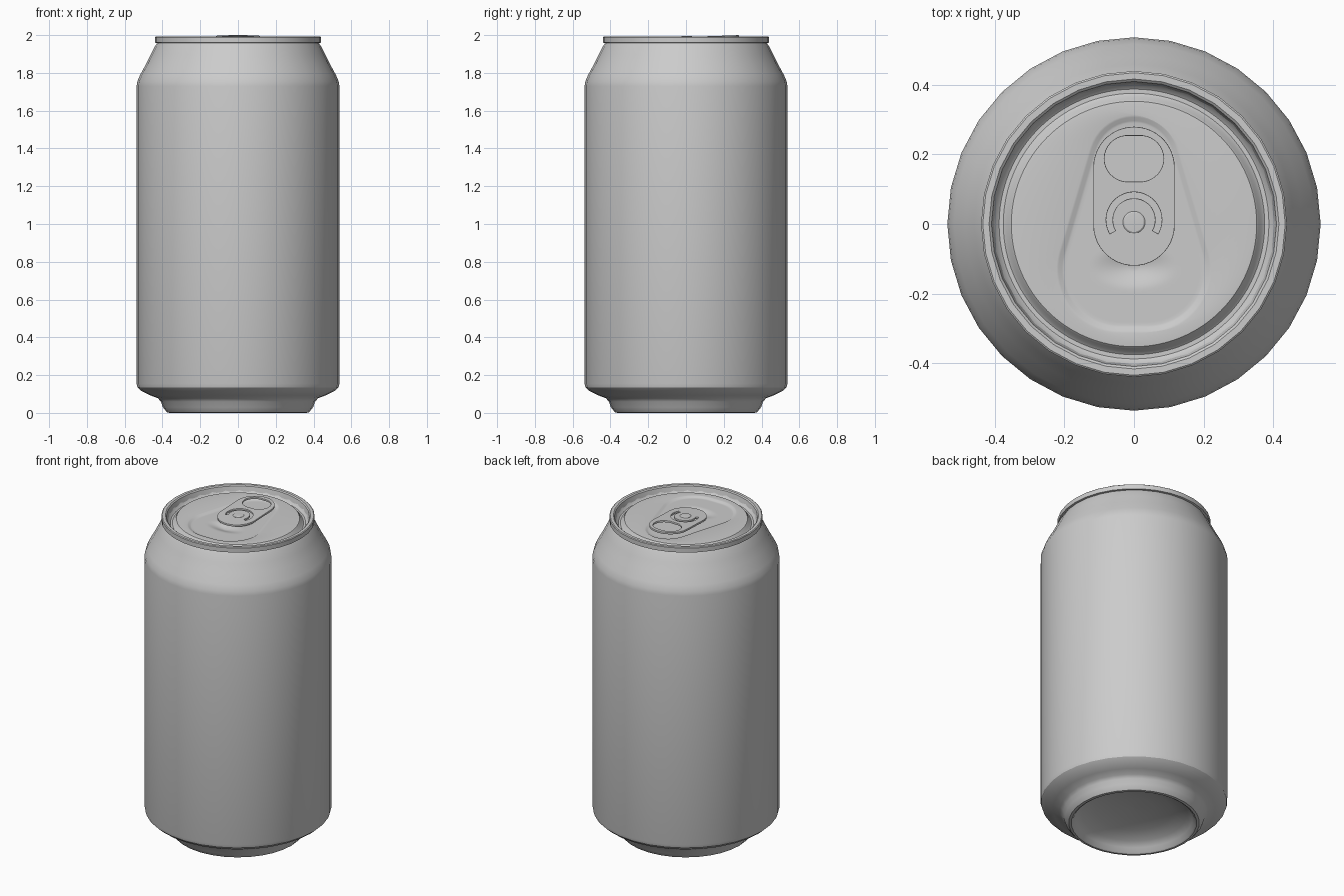
import bpy, bmesh
from math import sin, cos, pi, radians, hypot
from mathutils import Vector

cube = bpy.data.objects.get("Cube")
if cube:
    bpy.data.objects.remove(cube, do_unlink=True)

metal = bpy.data.materials.new("grey_metal")
metal.use_nodes = True
GREY = (0.6, 0.6, 0.6, 1)
metal.diffuse_color = GREY
metal.node_tree.nodes["Principled BSDF"].inputs["Base Color"].default_value = GREY


def finish(ob, angle=30):
    """Give the part its colour and smooth shading with sharp creases."""
    ob.data.materials.clear()
    ob.data.materials.append(metal)
    bpy.ops.object.select_all(action='DESELECT')
    ob.select_set(True)
    bpy.context.view_layer.objects.active = ob
    bpy.ops.object.shade_smooth_by_angle(angle=radians(angle))


def loft(name, rings, angle=30, cap_start=False, cap_end=False):
    """Skin a list of closed rings that share one point count."""
    bm = bmesh.new()
    loops = [[bm.verts.new(p) for p in ring] for ring in rings]
    n = len(loops[0])
    for a, b in zip(loops, loops[1:]):
        for i in range(n):
            j = (i + 1) % n
            bm.faces.new((a[i], a[j], b[j], b[i]))
    if cap_start:
        bm.faces.new(loops[0][::-1])
    if cap_end:
        bm.faces.new(loops[-1])
    mesh = bpy.data.meshes.new(name)
    bm.to_mesh(mesh)
    bm.free()
    ob = bpy.data.objects.new(name, mesh)
    bpy.context.collection.objects.link(ob)
    finish(ob, angle)
    return ob


def circle(r, z, n):
    return [Vector((r * cos(2 * pi * i / n), r * sin(2 * pi * i / n), z)) for i in range(n)]


def hull(circles, grow=0.0, n=96):
    """Outline wrapped around (x, y, radius) circles, evenly spaced from +x."""
    pts = []
    for i in range(360):
        d = Vector((cos(radians(i)), sin(radians(i))))
        c = max(circles, key=lambda k: k[0] * d.x + k[1] * d.y + k[2])
        pts.append(Vector(c[:2]) + d * (c[2] + grow))
    pts.append(pts[0])
    total = sum((b - a).length for a, b in zip(pts, pts[1:]))
    out, run, k = [], 0.0, 0
    for i in range(n):
        target = total * i / n
        while run + (pts[k + 1] - pts[k]).length < target:
            run += (pts[k + 1] - pts[k]).length
            k += 1
        seg = pts[k + 1] - pts[k]
        out.append(pts[k] + seg * ((target - run) / max(seg.length, 1e-9)))
    return out


# Can wall: domed underside, foot, straight side, shoulder, neck and rolled rim
profile = [(0.01, 0.1), (0.12, 0.095), (0.22, 0.08), (0.3, 0.055), (0.335, 0.03),
           (0.35, 0.006), (0.36, 0), (0.375, 0.002), (0.398, 0.03), (0.408, 0.06),
           (0.425, 0.078), (0.465, 0.093), (0.51, 0.115), (0.532, 0.135), (0.537, 0.155),
           (0.537, 1.73), (0.533, 1.755), (0.518, 1.79), (0.485, 1.85), (0.46, 1.9),
           (0.44, 1.94), (0.428, 1.958), (0.44, 1.96), (0.44, 1.988), (0.435, 1.992),
           (0.417, 1.992), (0.41, 1.986), (0.403, 1.955)]
loft("can_body", [circle(r, z, 32) for r, z in profile], cap_start=True)

# Lid: groove, raised panel, pear-shaped recess with a finger dent
PANEL, FLOOR = 1.972, 1.963
pear = [(0, 0.18, 0.125), (0.04, -0.13, 0.175), (-0.04, -0.13, 0.175)]
centre = Vector((0, -0.12))


def floor_height(p):
    t = min(1, hypot(p.x / 0.13, (p.y + 0.125) / 0.065))
    return FLOOR - 0.016 * (1 - t * t * (3 - 2 * t))


rings = [circle(r, z, 96) for r, z in
         [(0.409, 1.972), (0.4, 1.952), (0.388, 1.943), (0.376, 1.943), (0.367, 1.95),
          (0.359, 1.965), (0.353, 1.971), (0.344, PANEL)]]
for grow, drop in [(0.008, 0), (0.002, 0.15), (-0.008, 0.85), (-0.014, 1)]:
    z = PANEL + (FLOOR - PANEL) * drop
    rings.append([p.to_3d() + Vector((0, 0, z)) for p in hull(pear, grow)])
edge = hull(pear, -0.014)
for k in range(19, 0, -1):
    ring = [centre.lerp(p, k / 20) for p in edge]
    rings.append([Vector((p.x, p.y, floor_height(p))) for p in ring])
loft("lid", rings, cap_end=True)

# Pull tab: rounded plate with a finger hole and a C-shaped slot
slot = [Vector((r * cos(a), 0.012 + r * sin(a)))
        for r, step in ((0.08, 1), (0.062, -1))
        for a in [radians(-30 + 10 * i) for i in range(25)][::step]]
outlines = [hull([(0, 0.163, 0.117), (0, -0.003, 0.117)], n=64),
            hull([(0.019, 0.188, 0.066), (-0.019, 0.188, 0.066)], n=40),
            slot]
curve = bpy.data.curves.new("pull_tab", 'CURVE')
curve.dimensions = '2D'
curve.fill_mode = 'BOTH'
curve.extrude = 0.004
curve.bevel_depth = 0.002
curve.bevel_resolution = 1
curve.offset = -0.002
for pts in outlines:
    spline = curve.splines.new('POLY')
    spline.points.add(len(pts) - 1)
    for sp, p in zip(spline.points, pts):
        sp.co = (p.x, p.y, 0, 1)
    spline.use_cyclic_u = True
tab = bpy.data.objects.new("pull_tab", curve)
bpy.context.collection.objects.link(tab)
tab.location.z = 1.984
tab.rotation_euler.x = radians(2)
bpy.ops.object.select_all(action='DESELECT')
tab.select_set(True)
bpy.context.view_layer.objects.active = tab
bpy.ops.object.convert(target='MESH')
finish(bpy.context.view_layer.objects.active)

# Rivet holding the tab
rivet = loft("rivet", [circle(r, z, 32) for r, z in
                       [(0.032, 1.955), (0.032, 1.991), (0.028, 1.994), (0.012, 1.995)]],
             cap_end=True)
rivet.location.y = 0.005
